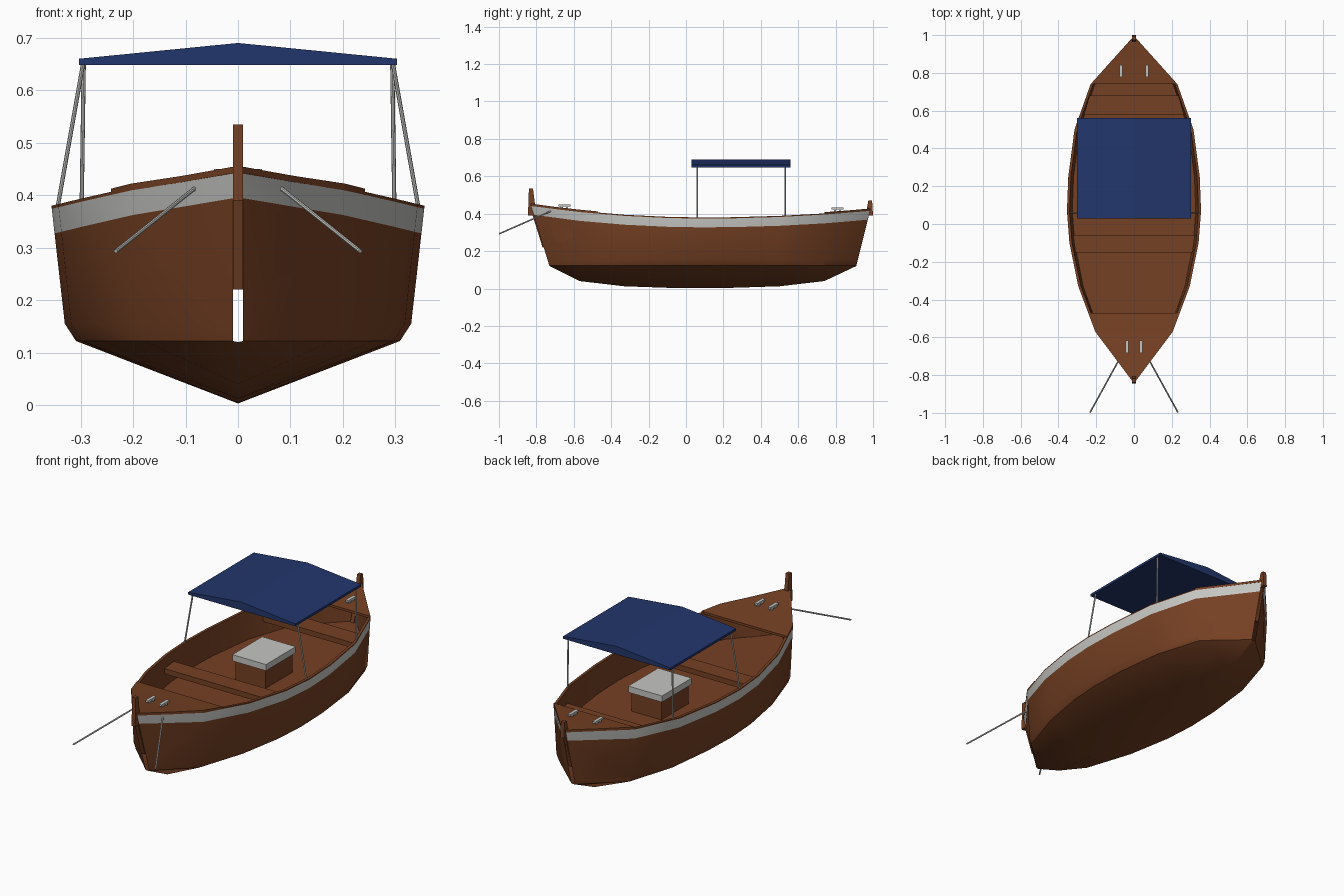
import bpy, bmesh
from mathutils import Vector

if "Cube" in bpy.data.objects:
    bpy.data.objects.remove(bpy.data.objects["Cube"])


def material(name, color):
    m = bpy.data.materials.new(name)
    m.use_nodes = True
    m.diffuse_color = (*color, 1)
    m.node_tree.nodes["Principled BSDF"].inputs["Base Color"].default_value = (*color, 1)
    return m


WOOD = material("brown_wood", (0.18, 0.052, 0.017))
GREY = material("light_grey", (0.56, 0.56, 0.54))
BLUE = material("navy_canvas", (0.016, 0.037, 0.15))


def mesh_object(name, verts, faces, *mats):
    me = bpy.data.meshes.new(name)
    me.from_pydata(verts, [], faces)
    for m in mats:
        me.materials.append(m)
    ob = bpy.data.objects.new(name, me)
    bpy.context.collection.objects.link(ob)
    return ob


def recalc(ob):
    bm = bmesh.new()
    bm.from_mesh(ob.data)
    bmesh.ops.recalc_face_normals(bm, faces=bm.faces)
    bm.to_mesh(ob.data)
    bm.free()
    return ob


def loft(name, rings, mat):
    """Closed solid through equal rings of points."""
    n = len(rings[0])
    verts = [p for r in rings for p in r]
    faces = [(i * n + j, i * n + (j + 1) % n, (i + 1) * n + (j + 1) % n, (i + 1) * n + j)
             for i in range(len(rings) - 1) for j in range(n)]
    faces += [tuple(range(n)), tuple(range(len(verts) - n, len(verts)))]
    return recalc(mesh_object(name, verts, faces, mat))


def box(name, x, y, z, mat):
    rings = [[(a, y[0], z[0]), (a, y[1], z[0]), (a, y[1], z[1]), (a, y[0], z[1])] for a in x]
    return loft(name, rings, mat)


def rod(name, a, b, r, mat):
    a, b = Vector(a), Vector(b)
    bpy.ops.mesh.primitive_cylinder_add(vertices=8, radius=r, depth=(b - a).length,
                                        location=(a + b) / 2)
    ob = bpy.context.object
    ob.name = name
    ob.rotation_euler = (b - a).to_track_quat("Z", "Y").to_euler()
    ob.data.materials.append(mat)
    bpy.ops.object.shade_smooth_by_angle()


# Hull stations: y, half beam, keel height
STATIONS = [(-0.83, 0.01, 0.12), (-0.57, 0.205, 0.04), (-0.33, 0.295, 0.012),
            (-0.1, 0.342, 0.004), (0.07, 0.355, 0.003), (0.25, 0.348, 0.004),
            (0.5, 0.315, 0.012), (0.74, 0.23, 0.04), (0.985, 0.01, 0.12)]
FLOOR = 0.245


def sheer(y):
    t = (y - 0.1) / 0.93
    return 0.38 + (0.067 if t < 0 else 0.045) * t * t


def half_beam(y):
    for (y0, h0, _), (y1, h1, _) in zip(STATIONS, STATIONS[1:]):
        if y <= y1:
            return h0 + (h1 - h0) * (y - y0) / (y1 - y0)
    return h1


def section(y, h, keel):
    """Half section from keel over the rail to the cabin sole."""
    s = sheer(y)
    foot = min(max(y, -0.73), 0.91)
    tip = h < 0.05
    inner = max(h - 0.014, 0.004)
    pts = [(0, keel), (h if tip else 0.87 * h, 0.122), (h if tip else 0.93 * h, 0.155),
           (h if tip else 0.985 * h, s - 0.053), (h, s - 0.006), (h, s),
           (inner, s), (max(0.96 * h - 0.014, 0.004), FLOOR), (0, FLOOR)]
    return [(x, foot + (y - foot) * max(0, (z - 0.12) / (s - 0.12)), z) for x, z in pts]


# Hull with stripe, rail, lining and sole
rows = [section(*s) for s in STATIONS]
n = len(rows[0])
faces = [(i * n + j, (i + 1) * n + j, (i + 1) * n + j + 1, i * n + j + 1)
         for i in range(len(rows) - 1) for j in range(n - 1)]
hull = mesh_object("hull", [p for r in rows for p in r], faces, WOOD, GREY)
for f in hull.data.polygons:
    f.material_index = int(f.index % (n - 1) == 3)
mirror = hull.modifiers.new("Mirror", "MIRROR")
mirror.merge_threshold = 0.0005
bpy.context.view_layer.objects.active = hull
hull.select_set(True)
bpy.ops.object.shade_smooth_by_angle()
hull.select_set(False)


# Fore and aft decks, following the sheer
def deck(name, ys):
    rings = []
    for y in ys:
        h, z = half_beam(y), sheer(y)
        rings.append([(-h, y, z - 0.005), (h, y, z - 0.005), (h, y, z + 0.007), (-h, y, z + 0.007)])
    loft(name, rings, WOOD)


deck("foredeck", (-0.835, -0.7, -0.57, -0.47))
deck("aft_deck", (0.74, 0.86, 0.985))


# Stem and stern posts
def post(name, outline):
    loft(name, [[(x, y, z) for y, z in outline] for x in (-0.01, 0.01)], WOOD)


post("stem_post", [(-0.767, 0.22), (-0.82, 0.39), (-0.845, 0.39), (-0.84, 0.535),
                   (-0.818, 0.535), (-0.8, 0.39), (-0.745, 0.22)])
post("stern_post", [(0.935, 0.22), (0.975, 0.39), (1.0, 0.39), (0.995, 0.47),
                    (0.975, 0.47), (0.96, 0.39), (0.915, 0.22)])


# Thwarts, tapered to meet the lining
def thwart(name, y0, y1, h0, h1):
    rings = [[(-h, y, 0.31), (h, y, 0.31), (h, y, 0.337), (-h, y, 0.337)]
             for y, h in ((y0, h0), (y1, h1))]
    loft(name, rings, WOOD)


thwart("middle_thwart", -0.15, -0.06, 0.31, 0.322)
thwart("aft_thwart", 0.58, 0.68, 0.265, 0.235)

# Engine box and lid
box("engine_box", (-0.085, 0.085), (0.1, 0.32), (FLOOR - 0.01, 0.345), WOOD)
box("engine_box_lid", (-0.095, 0.095), (0.09, 0.33), (0.342, 0.374), GREY)

# Canopy with a shallow ridge
gable = [(-0.303, 0.648), (0.303, 0.648), (0.303, 0.66), (0, 0.69), (-0.303, 0.66)]
loft("canopy", [[(x, y, z) for x, z in gable] for y in (0.03, 0.56)], BLUE)

# Paired fittings
for side, s in (("left", 1), ("right", -1)):
    rod(f"{side}_front_canopy_pole", (s * 0.345, 0.06, 0.37), (s * 0.295, 0.06, 0.652), 0.004, GREY)
    rod(f"{side}_rear_canopy_pole", (s * 0.298, 0.53, 0.38), (s * 0.294, 0.53, 0.652), 0.004, GREY)
    rod(f"{side}_mooring_line", (s * 0.08, -0.72, 0.415), (s * 0.233, -0.998, 0.293), 0.004, GREY)
    for end, x, y in (("bow", 0.038, -0.65), ("stern", 0.07, 0.81)):
        z = sheer(y)
        x *= s
        box(f"{side}_{end}_cleat_bar", (x - 0.008, x + 0.008), (y - 0.032, y + 0.032),
            (z + 0.016, z + 0.026), GREY)
        for k in (-1, 1):
            c = y + k * 0.014
            box(f"{side}_{end}_cleat_foot", (x - 0.006, x + 0.006), (c - 0.006, c + 0.006),
                (z, z + 0.017), GREY)
